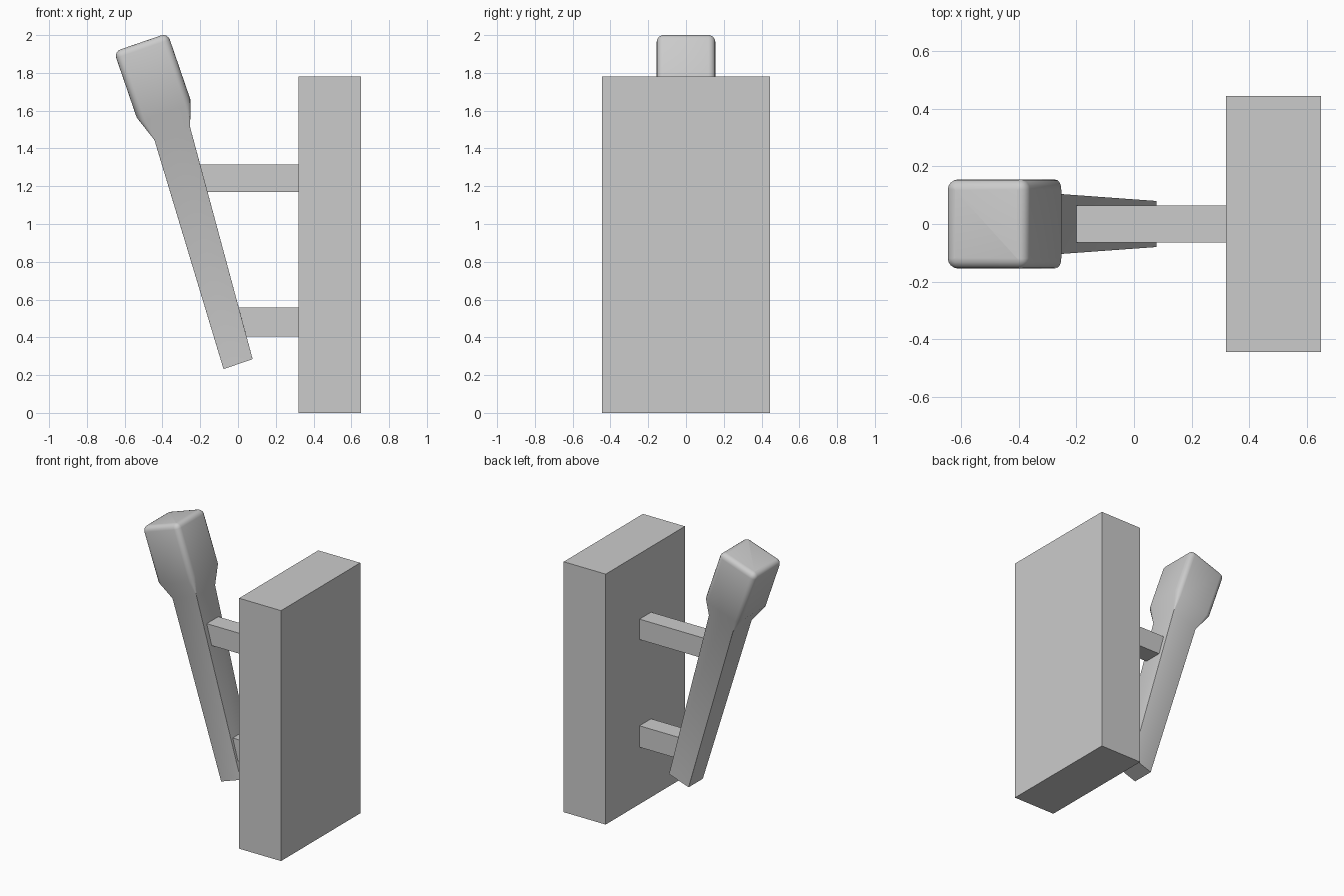
import bpy
from math import sin, cos, pi, radians

if "Cube" in bpy.data.objects:
    bpy.data.objects.remove(bpy.data.objects["Cube"])

TILT = radians(19)


def make(name, verts, faces, smooth=False):
    me = bpy.data.meshes.new(name)
    me.from_pydata(verts, [], faces)
    ob = bpy.data.objects.new(name, me)
    bpy.context.collection.objects.link(ob)
    if smooth:
        bpy.ops.object.select_all(action='DESELECT')
        ob.select_set(True)
        bpy.context.view_layer.objects.active = ob
        bpy.ops.object.shade_smooth_by_angle(angle=radians(35))
    return ob


def loft(name, rings, smooth=False):
    n = len(rings[0])
    verts = [p for r in rings for p in r]
    faces = [(k * n + i, k * n + (i + 1) % n, (k + 1) * n + (i + 1) % n, (k + 1) * n + i)
             for k in range(len(rings) - 1) for i in range(n)]
    faces += [tuple(range(n))[::-1], tuple(range(len(verts) - n, len(verts)))]
    return make(name, verts, faces, smooth)


def prism(name, profile, half_y):
    # profile in x, z extruded symmetrically across y
    return loft(name, [[(x, y, z) for x, z in profile] for y in (half_y, -half_y)])


def ring(u0, u1, hy, v, r, segs=4, side_lift=0.0):
    # rounded rectangle across the tilted lever axis
    out, c, h = [], (u0 + u1) / 2, (u1 - u0) / 2
    for q, (sx, sy) in enumerate(((1, 1), (-1, 1), (-1, -1), (1, -1))):
        for i in range(segs + 1):
            a = (q + i / segs) * pi / 2
            u = c + sx * (h - r) + r * cos(a)
            y = sy * (hy - r) + r * sin(a)
            w = v + side_lift * cos(a) ** 2
            out.append((u * cos(TILT) - w * sin(TILT), y, u * sin(TILT) + w * cos(TILT)))
    return out


# Wall block
prism("base_block", [(0.32, 0), (0.65, 0), (0.65, 1.78), (0.32, 1.78)], 0.445)

# Brackets, cut to the slope of the lever
for name, z0, z1 in (("lower_bracket", 0.405, 0.557), ("upper_bracket", 1.17, 1.315)):
    edge = lambda z: 0.077 - 0.2694 * (z - 0.285)
    prism(name, [(edge(z0), z0), (0.32, z0), (0.32, z1), (edge(z1), z1)], 0.065)

# Tapered lever with flared neck and rounded head
R = 0.036
rings = [ring(0.003, 0.166, 0.08, 0.244, 0.0005),
         ring(0.052, 0.2525, 0.104, 1.51, 0.0005),
         ring(0.002, 0.302, 0.155, 1.627, R, side_lift=0.026)]
for i in range(5):
    a = i / 4 * pi / 2
    d = R * (1 - cos(a))
    rings.append(ring(0.002 + d, 0.302 - d, 0.155 - d, 2.022 - R + R * sin(a), max(R - d, 0.0005)))
loft("lever_handle", rings, smooth=True)
